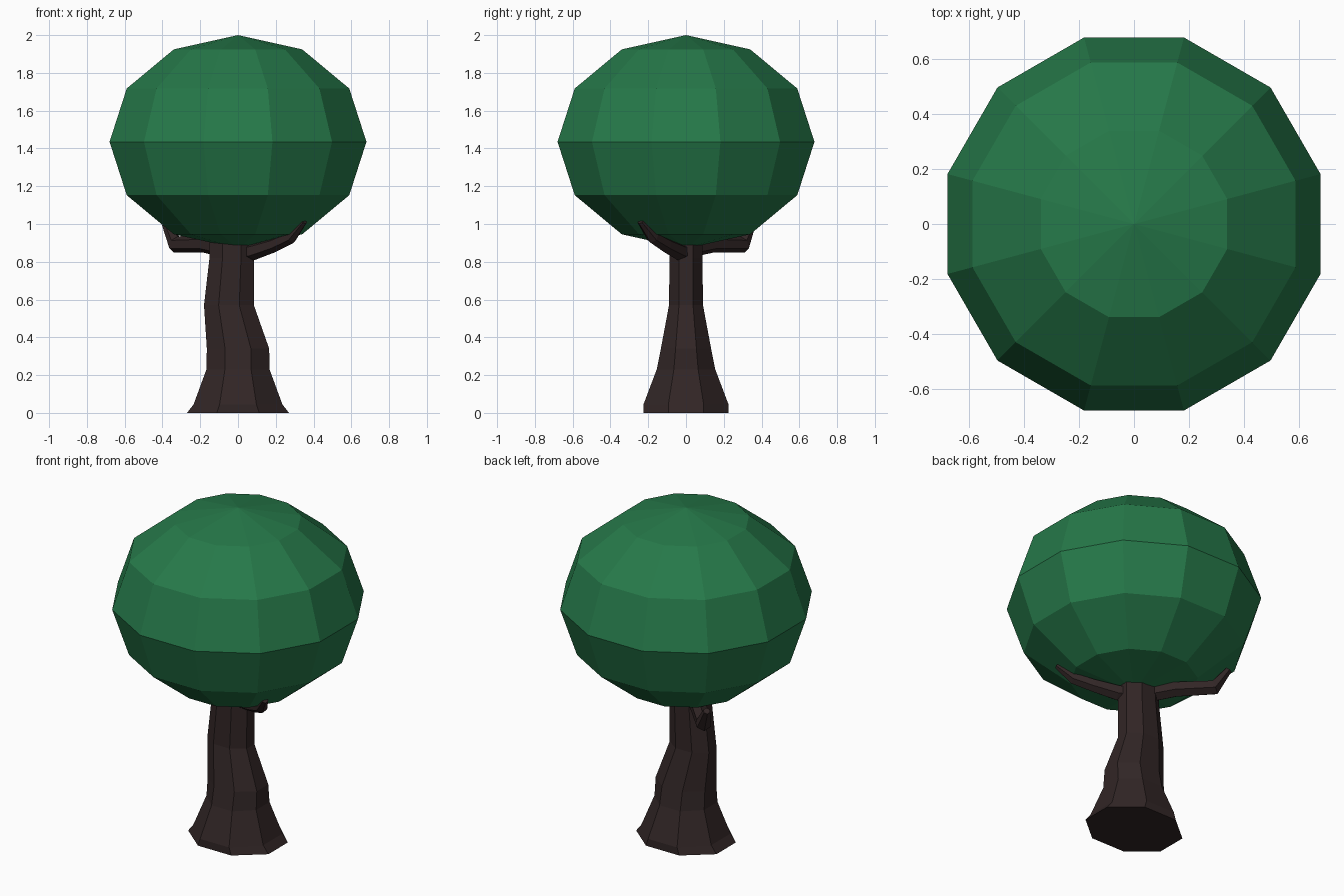
import bpy, bmesh, math
from mathutils import Vector, Matrix

if "Cube" in bpy.data.objects:
    bpy.data.objects.remove(bpy.data.objects["Cube"])


def material(name, rgb):
    m = bpy.data.materials.new(name)
    m.diffuse_color = (*rgb, 1)
    m.use_nodes = True
    m.node_tree.nodes["Principled BSDF"].inputs["Base Color"].default_value = m.diffuse_color
    return m


def finish(bm, name, mat):
    bmesh.ops.recalc_face_normals(bm, faces=bm.faces)
    me = bpy.data.meshes.new(name)
    bm.to_mesh(me)
    bm.free()
    me.materials.append(mat)
    ob = bpy.data.objects.new(name, me)
    bpy.context.collection.objects.link(ob)
    return ob


def loft(name, rings, mat):
    """Skin a list of equal-length point rings and cap both ends."""
    bm = bmesh.new()
    vs = [[bm.verts.new(p) for p in r] for r in rings]
    n = len(vs[0])
    for a, b in zip(vs, vs[1:]):
        for i in range(n):
            j = (i + 1) % n
            bm.faces.new((a[i], a[j], b[j], b[i]))
    bm.faces.new(vs[0])
    bm.faces.new(vs[-1])
    return finish(bm, name, mat)


def branch(name, path, mat, sides=6):
    """Tapered tube along (x, y, z, radius) points."""
    pts = [Vector(p[:3]) for p in path]
    rings = []
    for k, p in enumerate(pts):
        t = (pts[min(k + 1, len(pts) - 1)] - pts[max(k - 1, 0)]).normalized()
        side = t.cross(Vector((0, 0, 1))).normalized()
        up = side.cross(t)
        r = path[k][3]
        angles = [2 * math.pi * (i + 0.5) / sides for i in range(sides)]
        rings.append([p + r * (math.cos(a) * side + math.sin(a) * up) for a in angles])
    return loft(name, rings, mat)


green = material("leaf green", (0.019, 0.19, 0.067))
brown = material("dark bark", (0.031, 0.019, 0.019))

# Canopy: slightly flattened 12-sided ball
bm = bmesh.new()
bmesh.ops.create_uvsphere(bm, u_segments=12, v_segments=6, radius=1)
bmesh.ops.transform(bm, verts=bm.verts, matrix=Matrix.Translation((0, 0, 1.435))
                    @ Matrix.Diagonal((0.704, 0.704, 0.565, 1))
                    @ Matrix.Rotation(math.radians(15), 4, 'Z'))
finish(bm, "canopy", green)

# Trunk: eight-sided, bent; (z, centre x, half width x, half width y)
profile = [(0, 0, 0.27, 0.225), (0.045, 0, 0.235, 0.225), (0.23, 0, 0.167, 0.155),
           (0.34, 0, 0.165, 0.133), (0.57, -0.048, 0.132, 0.09),
           (0.82, -0.033, 0.118, 0.087), (0.96, -0.033, 0.118, 0.087)]
c = math.cos(math.pi / 8)
rings = [[(cx + hx / c * math.cos(math.pi * (i + 0.5) / 4),
           hy / c * math.sin(math.pi * (i + 0.5) / 4), z) for i in range(8)]
         for z, cx, hx, hy in profile]
loft("trunk", rings, brown)

# Two branches cradling the canopy
branch("back_left_branch", [(-0.06, 0.01, 0.87, 0.05), (-0.18, 0.14, 0.895, 0.047),
                            (-0.33, 0.30, 0.892, 0.045), (-0.385, 0.35, 1.0, 0.02)], brown)
branch("front_right_branch", [(0.02, 0.0, 0.85, 0.05), (0.08, -0.04, 0.855, 0.047),
                              (0.19, -0.11, 0.89, 0.04), (0.28, -0.175, 0.93, 0.035),
                              (0.35, -0.24, 1.015, 0.018)], brown)
